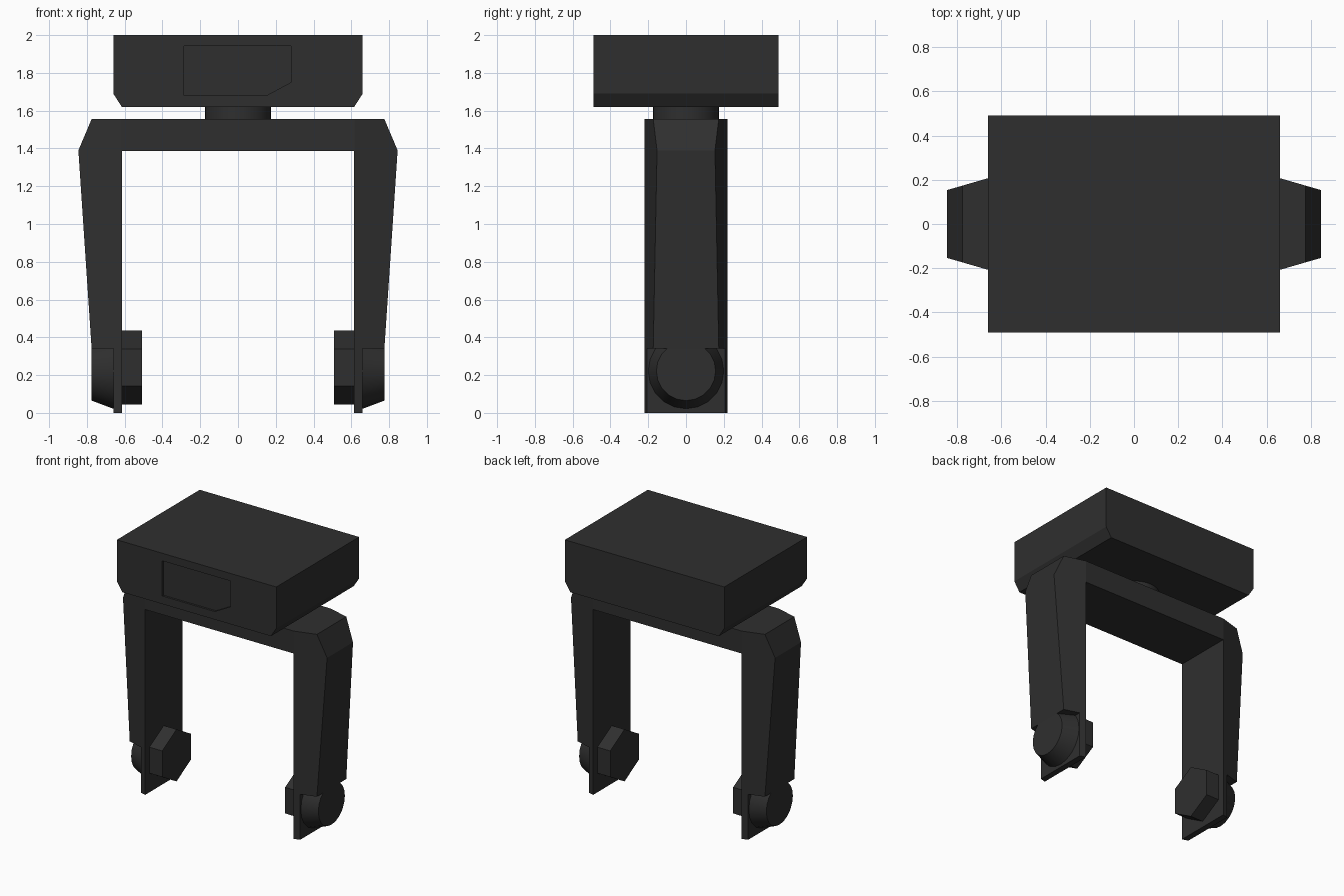
import bpy, bmesh, math
from mathutils import Matrix

if "Cube" in bpy.data.objects:
    bpy.data.objects.remove(bpy.data.objects["Cube"])

dark = bpy.data.materials.new("charcoal_grey")
dark.diffuse_color = (0.028, 0.028, 0.028, 1)
dark.use_nodes = True
dark.node_tree.nodes["Principled BSDF"].inputs["Base Color"].default_value = dark.diffuse_color


def finish(name, bm, mirror=False):
    bmesh.ops.recalc_face_normals(bm, faces=bm.faces[:])
    me = bpy.data.meshes.new(name)
    bm.to_mesh(me)
    bm.free()
    ob = bpy.data.objects.new(name, me)
    bpy.context.collection.objects.link(ob)
    me.materials.append(dark)
    if mirror:
        ob.modifiers.new("mirror", 'MIRROR').use_axis[0] = True
    return ob


def prism(profile, y0, y1):
    """Extrude an (x, z) profile from y0 to y1."""
    bm = bmesh.new()
    face = bm.faces.new([bm.verts.new((x, y0, z)) for x, z in profile])
    ext = bmesh.ops.extrude_face_region(bm, geom=[face])["geom"]
    verts = [g for g in ext if isinstance(g, bmesh.types.BMVert)]
    bmesh.ops.translate(bm, verts=verts, vec=(0, y1 - y0, 0))
    if face.is_valid is False or len(bm.faces) < len(profile) + 2:
        bm.faces.new([v for v in bm.verts if v not in verts])
    return bm


def cone(r1, r2, depth, sides, matrix):
    bm = bmesh.new()
    bmesh.ops.create_cone(bm, cap_ends=True, segments=sides, radius1=r1,
                          radius2=r2, depth=depth, matrix=matrix)
    return bm


def smooth(ob):
    bpy.ops.object.select_all(action='DESELECT')
    ob.select_set(True)
    bpy.context.view_layer.objects.active = ob
    bpy.ops.object.shade_smooth_by_angle(angle=math.radians(30))


def symmetric(half):
    return half + [(-x, z) for x, z in reversed(half)]


# Head block with bevelled lower side edges
head = finish("head_block", prism(
    symmetric([(0.615, 1.62), (0.66, 1.69), (0.66, 2.0)]), -0.49, 0.49))

# Shallow recessed panel in the front of the head
cutter = finish("panel_cutter", prism(
    [(-0.285, 1.68), (0.15, 1.68), (0.28, 1.75), (0.28, 1.943), (-0.285, 1.943)],
    -0.6, -0.475))
cutter.hide_render = True
cutter.hide_viewport = True
cut = head.modifiers.new("panel", 'BOOLEAN')
cut.operation = 'DIFFERENCE'
cut.solver = 'EXACT'
cut.object = cutter

# Round neck
smooth(finish("neck", cone(0.175, 0.175, 0.09, 32, Matrix.Translation((0, 0, 1.585)))))

# Fork: one arch whose legs narrow in depth towards the outside
INNER = 0.615
bm = prism(symmetric([(INNER, 1.387), (INNER, 0), (0.66, 0), (0.66, 0.34),
                      (0.775, 0.34), (0.845, 1.39), (0.775, 1.555)]), -0.22, 0.22)
for s in (-1, 1):
    bmesh.ops.bisect_plane(bm, geom=bm.verts[:] + bm.edges[:] + bm.faces[:],
                           plane_co=(s * (INNER + 0.001), 0, 0), plane_no=(1, 0, 0))
for v in bm.verts:
    taper = max(0, abs(v.co.x) - INNER) * 0.29
    v.co.y -= math.copysign(taper, v.co.y)
finish("fork", bm)

# Tapered round bosses on the outside of the leg ends
turn = Matrix.Rotation(math.pi / 2, 4, 'Y')
smooth(finish("outer_boss", cone(0.2, 0.157, 0.115, 20,
              Matrix.Translation((0.7175, 0, 0.222)) @ turn), mirror=True))

# Hexagonal bolts on the inside of the leg ends (points up and down)
pose = Matrix.Translation((0.5625, 0, 0.24)) @ turn @ Matrix.Rotation(math.pi / 2, 4, 'Z')
bm = cone(0.195, 0.195, 0.107, 6, pose)
top = max(v.co.z for v in bm.verts)
if top < 0.43:  # keep a corner at the top
    bmesh.ops.rotate(bm, verts=bm.verts[:], cent=(0.5625, 0, 0.24),
                     matrix=Matrix.Rotation(math.pi / 6, 3, 'X'))
finish("inner_bolt", bm, mirror=True)
